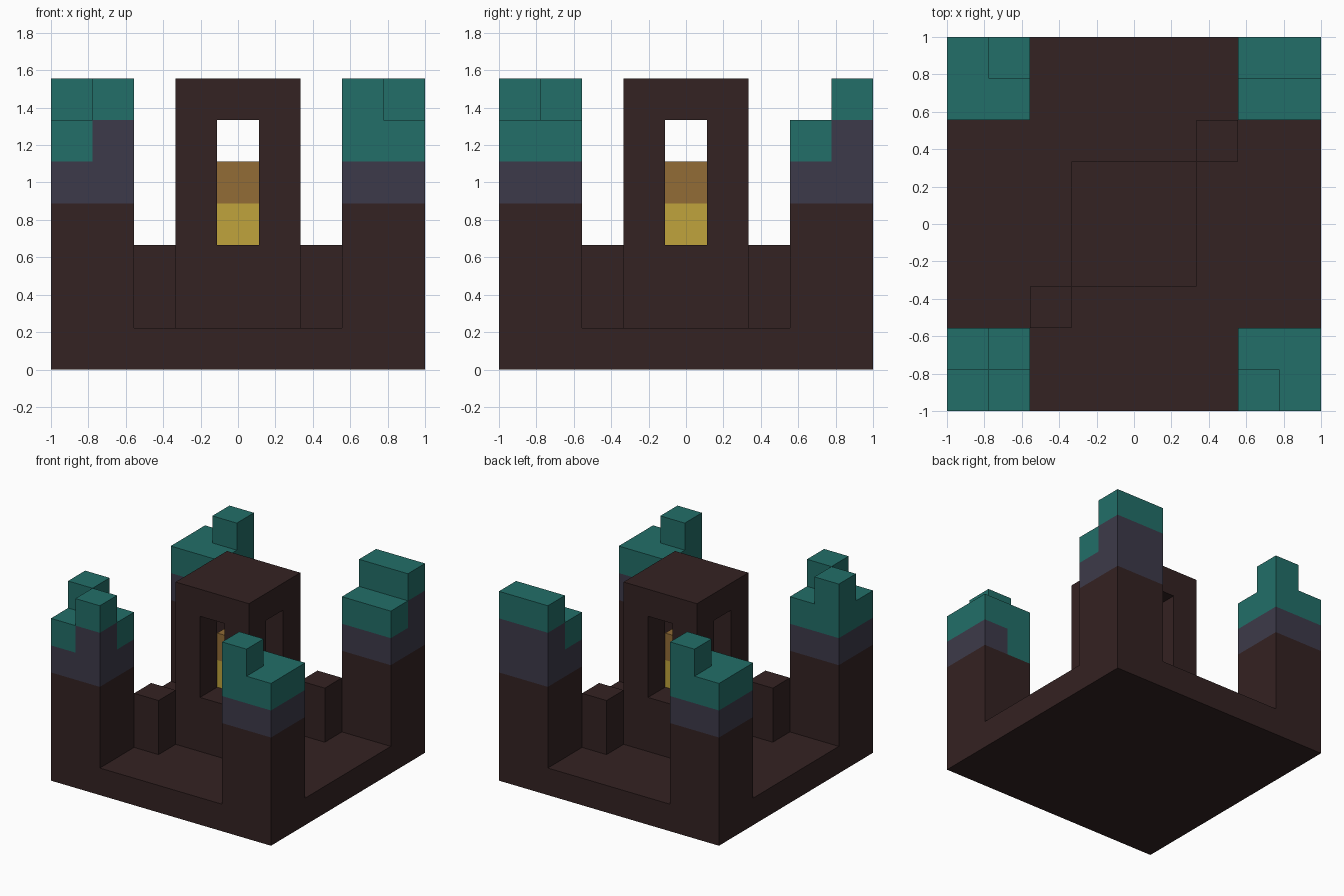
import bpy, bmesh
from mathutils import Vector
from itertools import product

if "Cube" in bpy.data.objects:
    bpy.data.objects.remove(bpy.data.objects["Cube"], do_unlink=True)

GRID = 9
UNIT = 2 / GRID


def make_material(name, rgb):
    mat = bpy.data.materials.new(name)
    mat.use_nodes = True
    color = (*rgb, 1)
    mat.diffuse_color = color
    mat.node_tree.nodes["Principled BSDF"].inputs["Base Color"].default_value = color
    return mat


materials = {
    "dark_brick": make_material("dark brick", (0.034, 0.016, 0.016)),
    "slate": make_material("slate grey", (0.046, 0.042, 0.068)),
    "teal": make_material("teal", (0.016, 0.156, 0.138)),
    "gold": make_material("gold", (0.527, 0.371, 0.045)),
    "amber": make_material("amber", (0.287, 0.150, 0.037)),
}
cells = {}   # block position -> (part name, colour)


def fill(part, color, low, size):
    """Fill a box of unit blocks."""
    for offset in product(*(range(n) for n in size)):
        cells[tuple(a + b for a, b in zip(low, offset))] = (part, color)


# Square base slab
fill("base", "dark_brick", (0, 0, 0), (GRID, GRID, 1))

# Central shrine, opened on all four sides
fill("shrine", "dark_brick", (3, 3, 1), (3, 3, 6))
for x, y in product((3, 4, 5), repeat=2):
    if x == 4 or y == 4:
        for z in (3, 4, 5):
            del cells[x, y, z]

# Flame inside the shrine
fill("flame", "gold", (4, 4, 3), (1, 1, 1))
fill("flame", "amber", (4, 4, 4), (1, 1, 1))

# Two short posts on opposite shrine corners
fill("front_post", "dark_brick", (2, 2, 1), (1, 1, 2))
fill("back_post", "dark_brick", (6, 6, 1), (1, 1, 2))

# Corner pillars: brick shaft, slate band, teal cap and raised blocks
pillars = {
    "front_right_pillar": ((0, 0), [(1, 0), (0, 1)]),
    "front_left_pillar": ((7, 0), [(7, 0)]),
    "back_right_pillar": ((0, 7), [(1, 8)]),
    "back_left_pillar": ((7, 7), [(7, 8), (8, 8)]),
}
for name, ((x, y), raised) in pillars.items():
    fill(name, "dark_brick", (x, y, 1), (2, 2, 3))
    fill(name, "slate", (x, y, 4), (2, 2, 1))
    fill(name, "teal", (x, y, 5), (2, 2, 1))
    for rx, ry in raised:
        fill(name, "teal", (rx, ry, 6), (1, 1, 1))

# Uneven edges of the teal caps
fill("front_right_pillar", "slate", (1, 0, 5), (1, 1, 1))
fill("back_left_pillar", "slate", (7, 8, 5), (2, 1, 1))
fill("front_left_pillar", "teal", (7, 1, 4), (1, 1, 1))


def build_part(part):
    """Make the outer faces of a part's blocks and merge flat areas."""
    bm = bmesh.new()
    colors = sorted({c for p, c in cells.values() if p == part})
    for cell, (owner, color) in cells.items():
        if owner != part:
            continue
        for axis, sign in product(range(3), (-1, 1)):
            normal = Vector((0, 0, 0))
            normal[axis] = sign
            if tuple(int(a + b) for a, b in zip(cell, normal)) in cells:
                continue
            u, v = Vector((0, 0, 0)), Vector((0, 0, 0))
            u[(axis + 1) % 3] = 0.5
            v[(axis + 2) % 3] = 0.5 * sign
            middle = Vector(cell) + Vector((0.5, 0.5, 0.5)) + normal / 2
            corners = (middle - u - v, middle + u - v, middle + u + v, middle - u + v)
            shift = Vector((GRID / 2, GRID / 2, 0))
            face = bm.faces.new([bm.verts.new((c - shift) * UNIT) for c in corners])
            face.material_index = colors.index(color)
    bmesh.ops.remove_doubles(bm, verts=bm.verts, dist=0.001)
    bmesh.ops.dissolve_limit(bm, angle_limit=0.01, verts=bm.verts,
                             edges=bm.edges, delimit={"MATERIAL"})
    mesh = bpy.data.meshes.new(part)
    bm.to_mesh(mesh)
    bm.free()
    for color in colors:
        mesh.materials.append(materials[color])
    bpy.context.collection.objects.link(bpy.data.objects.new(part, mesh))


for part in sorted({p for p, c in cells.values()}):
    build_part(part)
